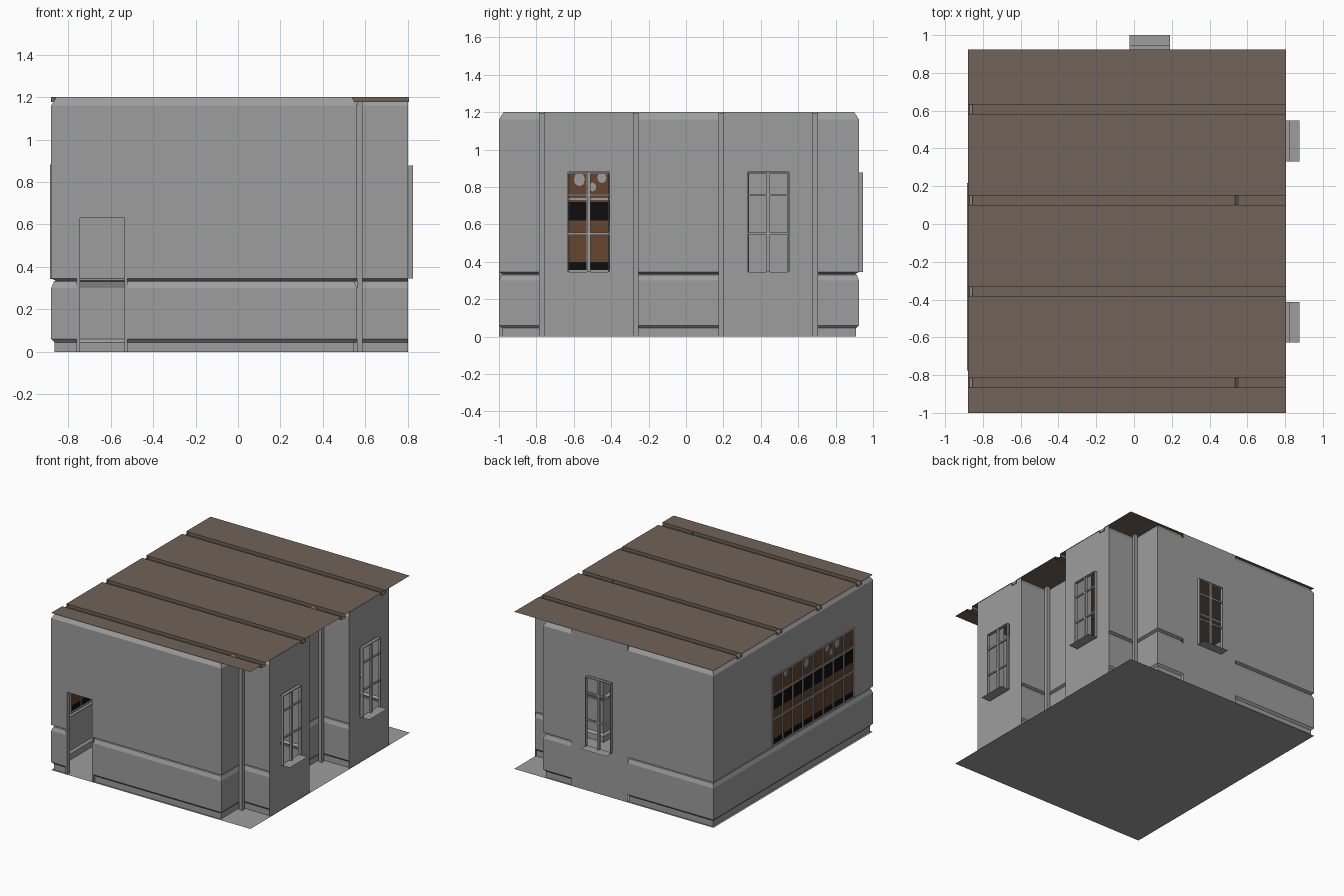
import bpy, bmesh, math
from mathutils import Vector

if "Cube" in bpy.data.objects:
    bpy.data.objects.remove(bpy.data.objects["Cube"])

def mat(name, c):
    m = bpy.data.materials.new(name)
    m.diffuse_color = (*c, 1)
    m.use_nodes = True
    m.node_tree.nodes["Principled BSDF"].inputs["Base Color"].default_value = m.diffuse_color
    return m

GREY = mat("plaster_grey", (0.34, 0.34, 0.34))
ROOF = mat("ceiling_brown", (0.16, 0.125, 0.10))
BROWN = mat("view_brown", (0.13, 0.06, 0.026))
BLACK = mat("view_black", (0.004, 0.004, 0.004))

def make(name, faces, m):
    """Object from a list of faces given as point lists."""
    bm = bmesh.new()
    for f in faces:
        bm.faces.new([bm.verts.new(p) for p in f])
    bmesh.ops.remove_doubles(bm, verts=bm.verts, dist=1e-5)
    me = bpy.data.meshes.new(name)
    bm.to_mesh(me)
    bm.free()
    me.materials.append(m)
    ob = bpy.data.objects.new(name, me)
    bpy.context.collection.objects.link(ob)
    return ob

def box_faces(lo, hi):
    (a, b, c), (d, e, f) = lo, hi
    return [[(a, b, c), (a, e, c), (d, e, c), (d, b, c)], [(a, b, f), (d, b, f), (d, e, f), (a, e, f)],
            [(a, b, c), (d, b, c), (d, b, f), (a, b, f)], [(a, e, c), (a, e, f), (d, e, f), (d, e, c)],
            [(a, b, c), (a, b, f), (a, e, f), (a, e, c)], [(d, b, c), (d, e, c), (d, e, f), (d, b, f)]]

def boxes(name, items, m):
    return make(name, [f for lo, hi in items for f in box_faces(lo, hi)], m)

# Room outline, counter-clockwise: x, y, kind of the wall that starts there
# p = moulded wall, f = flat window bay, w = bay with opening, d = door, b = big window
path = [(-.88, -1, 'p'), (-.755, -1, 'd'), (-.525, -1, 'p'), (.56, -1, 'p'), (.56, -.76, 'p')]
for y in (-.76, .2):
    path += [(.8, y, 'f'), (.8, y + .13, 'w'), (.8, y + .35, 'f'), (.8, y + .48, 'p'), (.56, y + .48, 'p')]
    if y < 0:
        path += [(.56, .2, 'p')]
path += [(.56, .925, 'p'), (.325, .925, 'f'), (.19, .925, 'w'), (-.025, .925, 'f'),
         (-.155, .925, 'p'), (-.88, .925, 'p'), (-.88, .21, 'b'), (-.88, -.77, 'p')]

# Wall moulding: inward offset, height (skirting, dado rail, cornice)
profile = [(.015, 0), (.015, .045), (0, .06), (0, .30), (.012, .33), (.022, .335), (0, .345),
           (0, .64), (0, .88), (0, 1.16), (.025, 1.2)]
holes = {'d': (0, .64), 'w': (.345, .88), 'b': (.345, .88)}

n = len(path)
pts = [Vector(p[:2]) for p in path]
kinds = [p[2] for p in path]
dirs = [(pts[(i + 1) % n] - pts[i]).normalized() for i in range(n)]
norms = [Vector((-d.y, d.x)) for d in dirs]

def offset(i, corner, other, d):
    if kinds[i] in 'fw':
        d = 0
    a, b = norms[i], norms[other]
    v = a if kinds[other] in 'fw' else (a + b) / (1 + a.dot(b))
    return pts[corner] + v * d

walls = []
for i in range(n):
    j, h = (i + 1) % n, holes.get(kinds[i], (9, 9))
    for (d0, z0), (d1, z1) in zip(profile, profile[1:]):
        if h[0] < (z0 + z1) / 2 < h[1]:
            continue
        a0, b0 = offset(i, i, i - 1, d0), offset(i, j, j, d0)
        a1, b1 = offset(i, i, i - 1, d1), offset(i, j, j, d1)
        walls.append([(*a0, z0), (*b0, z0), (*b1, z1), (*a1, z1)])
make("walls", walls, GREY)

# Slim posts in the inner corners of the window bays
posts = []
for y, s in ((-.76, -1), (-.28, 1), (.2, -1), (.68, 1)):
    ya, yb = sorted((y, y + s * .026))
    posts.append(((.56, ya, 0), (.586, yb, 1.195)))
boxes("corner_posts", posts, GREY)

# Floor sheet
make("floor", [[(-.88, -1, 0), (.805, -1, 0), (.805, .925, 0), (-.88, .925, 0)]], GREY)

# Ceiling sheet folded down into four hollow beams
line = [(-1, 1.2)]
for y in (-.865, -.382, .1, .582):
    line += [(y, 1.2), (y, 1.176), (y + .05, 1.176), (y + .05, 1.2)]
line.append((.925, 1.2))
make("ceiling_with_beams", [[(-.88, a, z), (.805, a, z), (.805, b, w), (-.88, b, w)]
                            for (a, z), (b, w) in zip(line, line[1:])], ROOF)

# Small windows: local u runs along the wall, v outwards
def window(name, place):
    z0, z1, w = .345, .878, .108
    parts = [((-.009, .004, z0), (.009, .02, z1))]
    for z in (.55, .757):
        parts.append(((-w, .006, z - .006), (w, .018, z + .006)))
    for s in (-1, 1):
        u = sorted((s * w, s * (w - .006)))
        parts.append(((u[0], 0, z0), (u[1], .022, z1)))
    parts.append(((-w, 0, z1 - .006), (w, .022, z1)))
    faces = [f for lo, hi in parts for f in box_faces(lo, hi)]
    # thin projecting sill
    faces.append([(-w, 0, z0), (w, 0, z0), (w, .075, z0), (-w, .075, z0)])
    make(name, [[place(*p) for p in f] for f in faces], GREY)

window("right_window_front", lambda u, v, z: (.802 + v, -.52 - u, z))
window("right_window_rear", lambda u, v, z: (.802 + v, .44 - u, z))
window("back_window", lambda u, v, z: (.083 + u, .925 + v, z))

# Large left window: painted view in bands behind a grid of bars
X, Y0, Y1 = -.876, -.77, .21
for name, bands, m in (("view_brown_bands", ((.40, .62), (.72, .88)), BROWN),
                       ("view_black_bands", ((.345, .40), (.62, .72)), BLACK)):
    make(name, [[(X, Y0, a), (X, Y1, a), (X, Y1, b), (X, Y0, b)] for a, b in bands], m)
blobs = []
for y, z, r in ((-.57, .84, .03), (-.45, .85, .025), (-.5, .80, .02), (-.2, .83, .028), (.05, .85, .022)):
    for x in (X - .001, X + .001):
        blobs.append([(x, y + r * math.cos(t * math.pi / 4), z + 1.2 * r * math.sin(t * math.pi / 4))
                      for t in range(8)])
make("view_pale_patches", blobs, GREY)
bars = []
for k in range(9):
    y = Y0 + (Y1 - Y0) * k / 8
    bars.append(((-.885, y - .006, .345), (-.868, y + .006, .88)))
for z in (.35, .55, .735, .876):
    bars.append(((-.885, Y0, z - .006), (-.868, Y1, z + .006)))
boxes("left_window_grid", bars, GREY)

# Door casing around the open doorway
boxes("door_casing", [((-.76, -1, 0), (-.745, -.965, .64)), ((-.535, -1, 0), (-.52, -.965, .64)),
                      ((-.76, -1, .63), (-.52, -.965, .655))], GREY)
